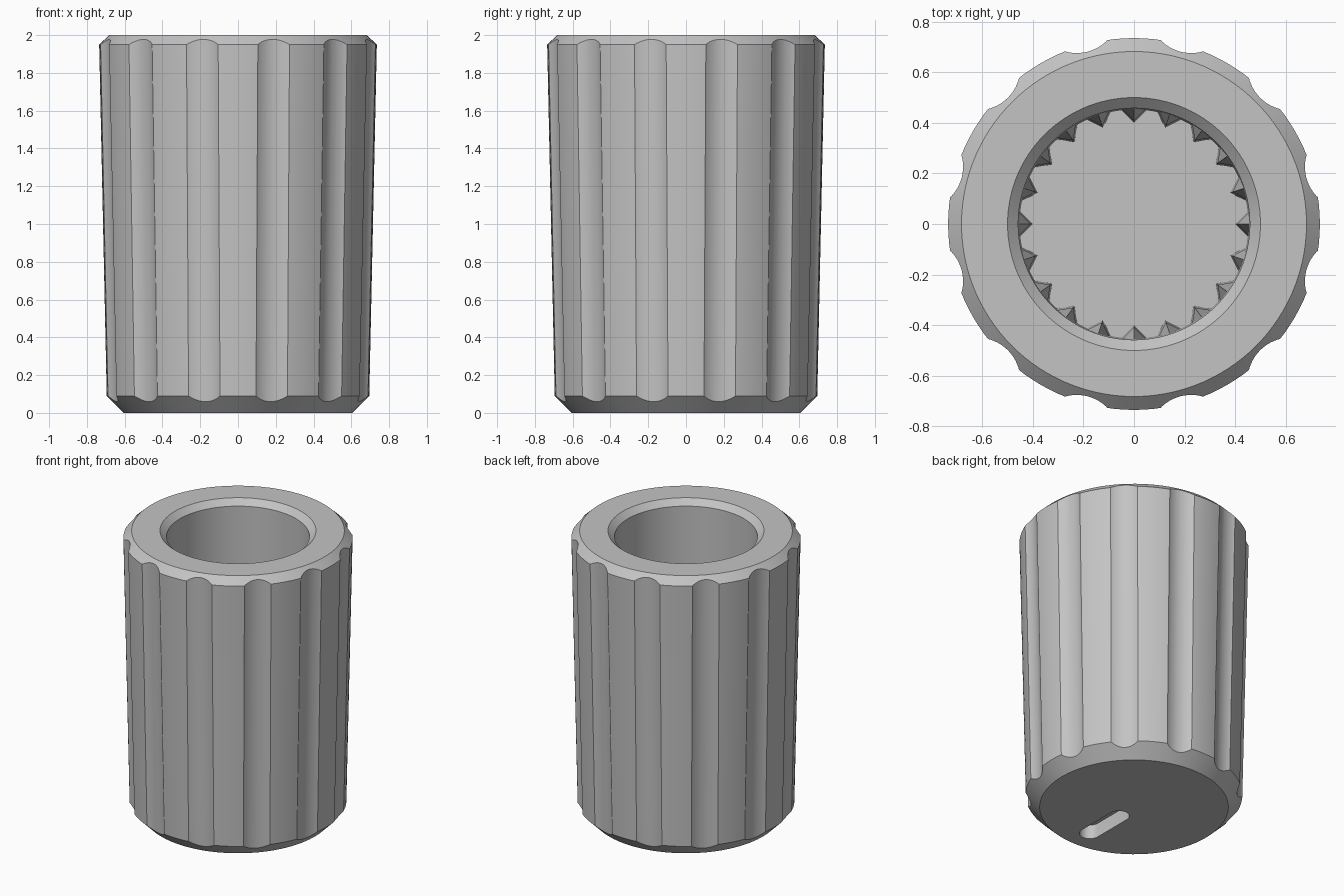
import bpy, bmesh, math
from mathutils import Matrix, Vector

cube = bpy.data.objects.get("Cube")
if cube:
    bpy.data.objects.remove(cube, do_unlink=True)

# One plain grey material
grey = bpy.data.materials.new("light grey plastic")
grey.use_nodes = True
colour = (0.55, 0.55, 0.55, 1)
grey.diffuse_color = colour
grey.node_tree.nodes["Principled BSDF"].inputs["Base Color"].default_value = colour


def make_object(name, bm):
    bmesh.ops.recalc_face_normals(bm, faces=bm.faces)
    mesh = bpy.data.meshes.new(name)
    bm.to_mesh(mesh)
    bm.free()
    obj = bpy.data.objects.new(name, mesh)
    bpy.context.collection.objects.link(obj)
    mesh.materials.append(grey)
    return obj


def cut(target, cutter):
    cutter.hide_render = True
    mod = target.modifiers.new("cut", 'BOOLEAN')
    mod.operation = 'DIFFERENCE'
    mod.solver = 'EXACT'
    mod.object = cutter
    bpy.context.view_layer.objects.active = target
    bpy.ops.object.modifier_apply(modifier=mod.name)
    bpy.data.objects.remove(cutter, do_unlink=True)


def loft(bm, rings):
    """Close a stack of equal vertex rings with side walls and end caps."""
    rings = [[bm.verts.new(p) for p in ring] for ring in rings]
    n = len(rings[0])
    for low, high in zip(rings, rings[1:]):
        for i in range(n):
            j = (i + 1) % n
            bm.faces.new((low[i], low[j], high[j], high[i]))
    bm.faces.new(rings[0][::-1])
    bm.faces.new(rings[-1])


def circle(r, z, n=120):
    return [(r * math.cos(math.tau * i / n), r * math.sin(math.tau * i / n), z)
            for i in range(n)]


FLOOR = 0.2
LOW_R, LOW_Z, HIGH_R, HIGH_Z = 0.695, 0.09, 0.735, 1.95

# Tapered body: chamfered outside, blind bore with a chamfered mouth
bm = bmesh.new()
profile = [(0.452, FLOOR), (0.458, 1.96), (0.5, 2), (0.682, 2),
           (HIGH_R, HIGH_Z), (LOW_R, LOW_Z), (0.605, 0)]
loft(bm, [circle(r, z) for r, z in profile])
body = make_object("knob_body", bm)

# Twelve grip flutes that follow the taper
bm = bmesh.new()
flute_r, depth = 0.166, 0.03
slope = math.atan2(HIGH_R - LOW_R, HIGH_Z - LOW_Z)
mid_r = (LOW_R + HIGH_R) / 2 - depth + flute_r
mid_z = (LOW_Z + HIGH_Z) / 2
for k in range(12):
    place = (Matrix.Rotation(math.radians(15 + 30 * k), 4, 'Z')
             @ Matrix.Translation((mid_r, 0, mid_z))
             @ Matrix.Rotation(slope, 4, 'Y'))
    bmesh.ops.create_cone(bm, cap_ends=True, segments=64, radius1=flute_r,
                          radius2=flute_r, depth=3, matrix=place)
cut(body, make_object("flute_cutter", bm))

# Rounded pointer slot in the closed end
bm = bmesh.new()
slot_r, slot_half, slot_y = 0.067, 0.145, -0.296
outline = []
for end in (0, 1):
    for i in range(17):
        a = math.pi * (end + i / 16)
        y = slot_y + (slot_half if end == 0 else -slot_half)
        outline.append((slot_r * math.cos(a), y + slot_r * math.sin(a)))
loft(bm, [[(x, y, z) for x, y in outline] for z in (-0.1, 0.1)])
cut(body, make_object("slot_cutter", bm))

bpy.ops.object.select_all(action='DESELECT')
body.select_set(True)
bpy.context.view_layer.objects.active = body
bpy.ops.object.shade_smooth_by_angle(angle=math.radians(15))

# Ring of twenty pointed spline teeth inside the bore
bm = bmesh.new()
wall = 0.46
for k in range(20):
    turn = Matrix.Rotation(math.tau * k / 20, 3, 'Z')
    sections = []
    for size, z in ((1, FLOOR - 0.02), (0.85, 1.0), (0.05, 1.25)):
        half, reach = 0.06 * size, 0.06 * size
        sections.append([turn @ Vector(p) for p in (
            (wall, -half, z), (wall, half, z), (wall - reach, 0, z))])
    loft(bm, sections)
make_object("spline_teeth", bm)
